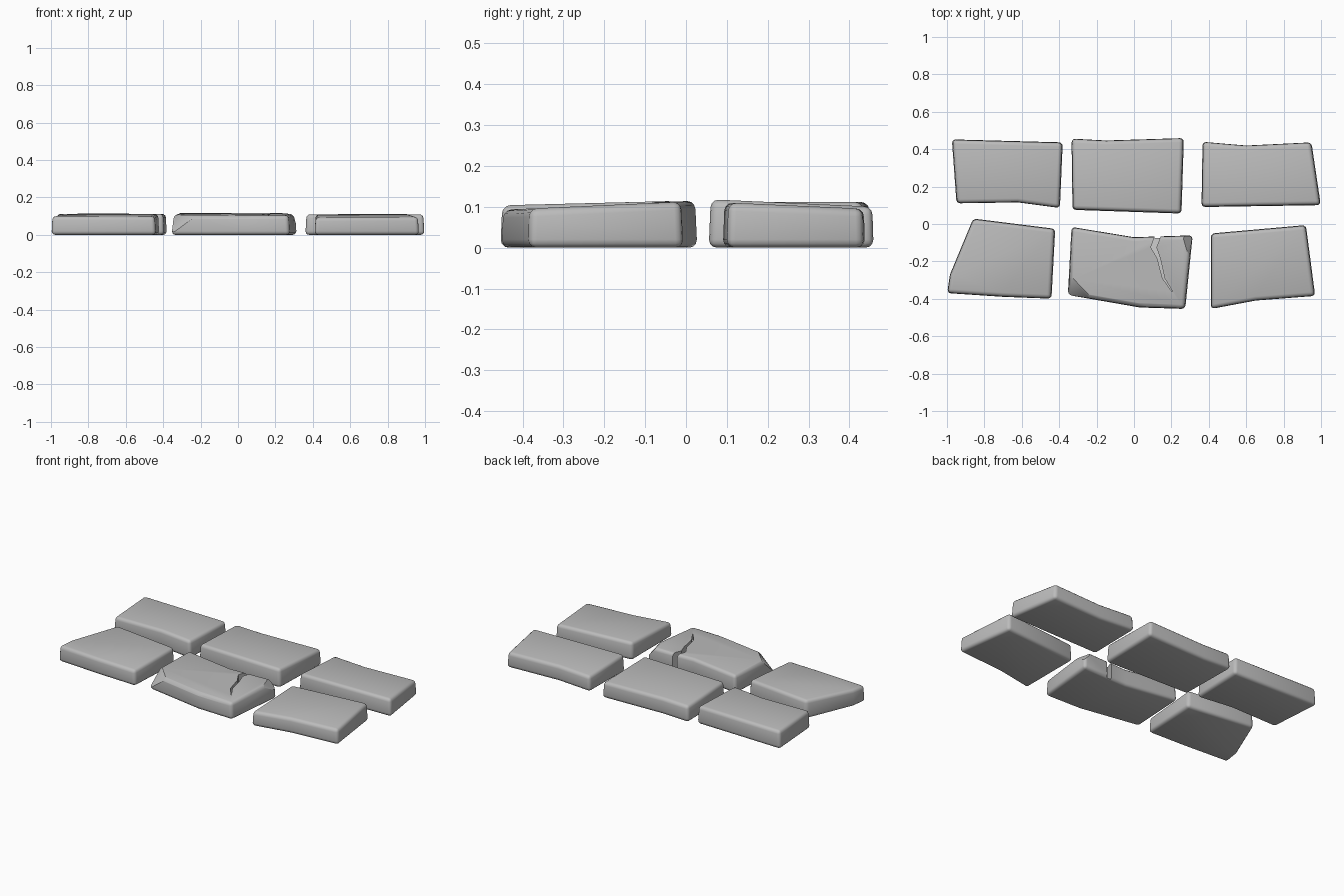
import bpy
import bmesh
import math
from mathutils import Vector

default = bpy.data.objects.get("Cube")
if default:
    bpy.data.objects.remove(default, do_unlink=True)

# Stone colour
stone = bpy.data.materials.new("stone_grey")
stone.use_nodes = True
GREY = (0.5, 0.5, 0.5, 1)
stone.diffuse_color = GREY
bsdf = stone.node_tree.nodes["Principled BSDF"]
bsdf.inputs["Base Color"].default_value = GREY
bsdf.inputs["Roughness"].default_value = 0.8


def finish(bm, name):
    bmesh.ops.recalc_face_normals(bm, faces=bm.faces[:])
    mesh = bpy.data.meshes.new(name)
    bm.to_mesh(mesh)
    bm.free()
    mesh.materials.append(stone)
    obj = bpy.data.objects.new(name, mesh)
    bpy.context.collection.objects.link(obj)
    return obj


def smooth(obj):
    bpy.ops.object.select_all(action="DESELECT")
    obj.select_set(True)
    bpy.context.view_layer.objects.active = obj
    bpy.ops.object.shade_smooth_by_angle(angle=math.radians(35))


def slab(name, outline, height, slope, chips=()):
    """Worn paving stone: tilted top, slightly tapered sides, rounded edges."""
    bm = bmesh.new()
    centre = sum((Vector(p) for p in outline), Vector((0, 0))) / len(outline)
    low = [bm.verts.new((x, y, 0)) for x, y in outline]
    high = []
    for p in outline:
        q = centre + (Vector(p) - centre) * 0.98
        high.append(bm.verts.new((q.x, q.y, height + slope * q.y)))
    bm.faces.new(low)
    bm.faces.new(high)
    for i in range(len(low)):
        j = (i + 1) % len(low)
        bm.faces.new((low[i], low[j], high[j], high[i]))
    bmesh.ops.recalc_face_normals(bm, faces=bm.faces[:])
    edges = [e for e in bm.edges if e.calc_face_angle(0) > 0.35]
    bmesh.ops.bevel(bm, geom=edges, offset=0.02, segments=3, profile=0.5,
                    affect="EDGES", clamp_overlap=True)
    # Broken corners
    for point, normal in chips:
        geom = bm.verts[:] + bm.edges[:] + bm.faces[:]
        bmesh.ops.bisect_plane(bm, geom=geom, plane_co=point,
                               plane_no=normal, clear_outer=True)
        rim = [e for e in bm.edges if e.is_boundary]
        if rim:
            bmesh.ops.holes_fill(bm, edges=rim, sides=0)
    return finish(bm, name)


# Back row
slabs = [
    slab("back_right_side_slab", [(-.975, .453), (-.38, .437), (-.395, .085),
                                  (-.62, .115), (-.95, .11)], .112, 0),
    slab("back_middle_slab", [(-.335, .457), (-.15, .447), (.268, .46),
                              (.255, .055), (-.33, .075)], .121, -.045),
    slab("back_left_side_slab", [(.365, .44), (.6, .42), (.95, .437),
                                 (1, .1), (.36, .09)], .115, -.045),
]

# Front row
slabs += [
    slab("front_right_side_slab", [(-.86, .03), (-.42, -.025), (-.44, -.4),
                                   (-.7, -.39), (-1, -.37), (-.985, -.27)],
         .114, .04),
    slab("front_left_side_slab", [(.41, -.05), (.92, -.005), (.97, -.385),
                                  (.65, -.41), (.41, -.455)], .113, .045),
]
cracked = slab("cracked_slab", [(-.335, -.015), (0, -.07), (.315, -.06),
                                (.275, -.455), (.03, -.447), (-.355, -.38)],
               .115, .025,
               [((-.28, -.34, .105), (-.55, -.55, .63)),
                ((.0, -.42, .104), (-.1, -.6, .6)),
                ((.275, -.11, .11), (.75, .2, .63))])
slabs.append(cracked)

# Crack cutter: x, y, half width and floor height along the crack
path = [(.14, -.03, .016, -.02), (.105, -.125, .015, .03),
        (.133, -.185, .008, .06), (.158, -.29, .006, .075),
        (.205, -.362, .002, .09)]
bm = bmesh.new()
rings = [[bm.verts.new((x + s * w, y, z)) for s, z in
          ((-1, floor), (1, floor), (1, .2), (-1, .2))]
         for x, y, w, floor in path]
for a, b in zip(rings, rings[1:]):
    for i in range(4):
        j = (i + 1) % 4
        bm.faces.new((a[i], a[j], b[j], b[i]))
bm.faces.new(rings[0])
bm.faces.new(rings[-1])
bmesh.ops.triangulate(bm, faces=bm.faces[:])
cutter = finish(bm, "crack_cutter")

# Cut the crack, then drop the cutter
cut = cracked.modifiers.new("crack", "BOOLEAN")
cut.operation = "DIFFERENCE"
cut.solver = "EXACT"
cut.object = cutter
bpy.ops.object.select_all(action="DESELECT")
cracked.select_set(True)
bpy.context.view_layer.objects.active = cracked
bpy.ops.object.modifier_apply(modifier=cut.name)
bpy.data.objects.remove(cutter, do_unlink=True)

for obj in slabs:
    smooth(obj)
